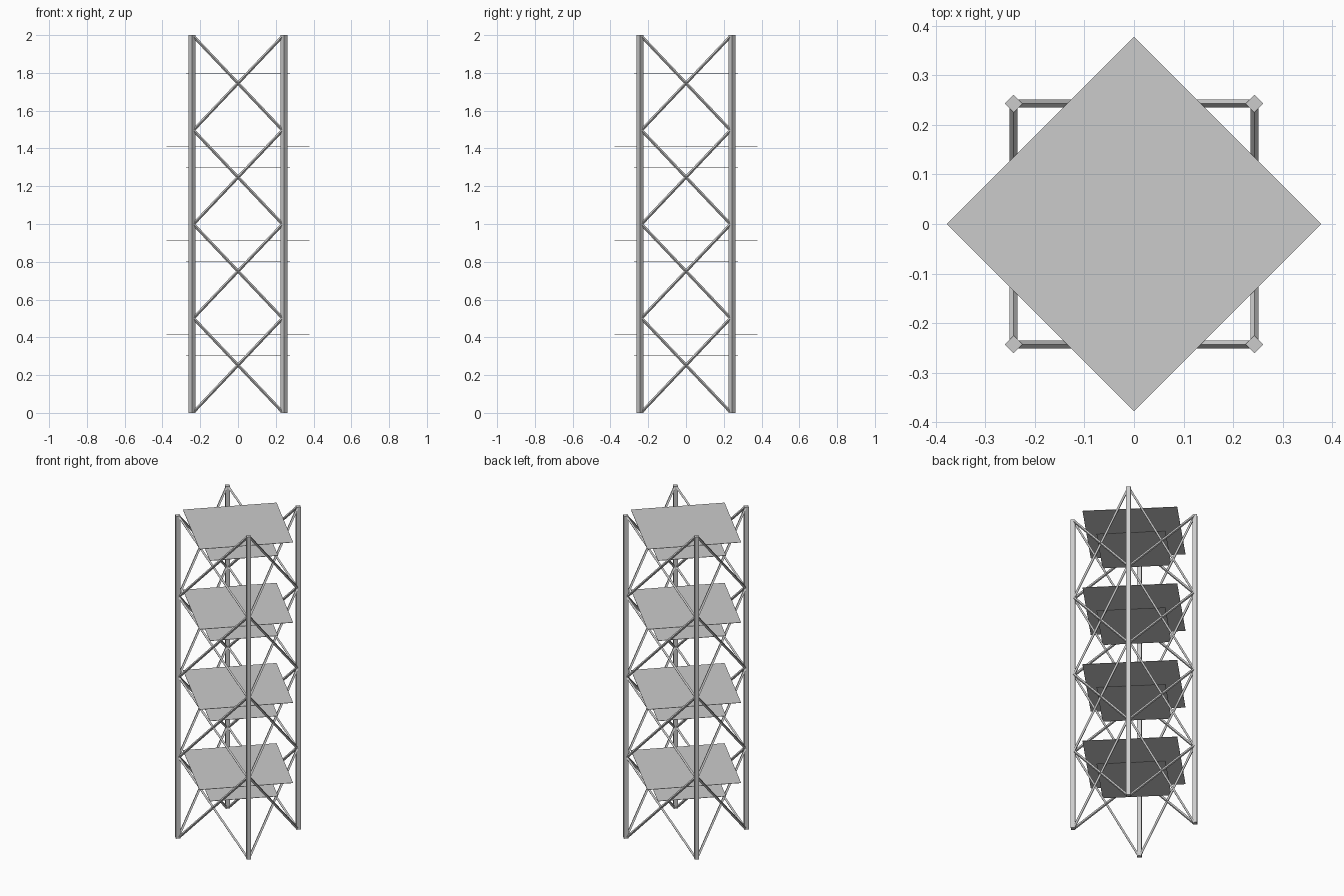
import bpy
from mathutils import Vector, Matrix

if "Cube" in bpy.data.objects:
    bpy.data.objects.remove(bpy.data.objects["Cube"])

POST = 0.243      # post centre offset
END = 0.236       # brace end offset
BAY = 0.4975      # bay height
BASE = 0.004


def rod(name, a, b, r, side):
    """Four-sided bar from a to b; 'side' is the direction one edge points to."""
    a, b = Vector(a), Vector(b)
    z = (b - a).normalized()
    x = Vector(side).normalized()
    y = z.cross(x)
    bpy.ops.mesh.primitive_cylinder_add(vertices=4, radius=r, depth=(b - a).length)
    ob = bpy.context.object
    ob.name = name
    m = Matrix((x, y, z)).transposed().to_4x4()
    m.translation = (a + b) / 2
    ob.matrix_world = m
    return ob


# corner posts
for sx in (-1, 1):
    for sy in (-1, 1):
        rod("corner_post", (sx * POST, sy * POST, 0), (sx * POST, sy * POST, 2), 0.018, (1, 0, 0))

for i in range(4):
    z0 = BASE + i * BAY
    z1 = z0 + BAY
    # crossed braces on all four sides
    for s in (-1, 1):
        for d in (-1, 1):
            rod("brace_x", (-d * END, s * POST, z0), (d * END, s * POST, z1), 0.008, (0, 1, 0))
            rod("brace_y", (s * POST, -d * END, z0), (s * POST, d * END, z1), 0.008, (1, 0, 0))
    # thin diamond plates, small below large
    for name, r, h in (("small_plate", 0.275, 0.303), ("large_plate", 0.378, 0.413)):
        z = h + i * BAY
        rod(name, (0, 0, z - 0.001), (0, 0, z + 0.001), r, (1, 0, 0))
